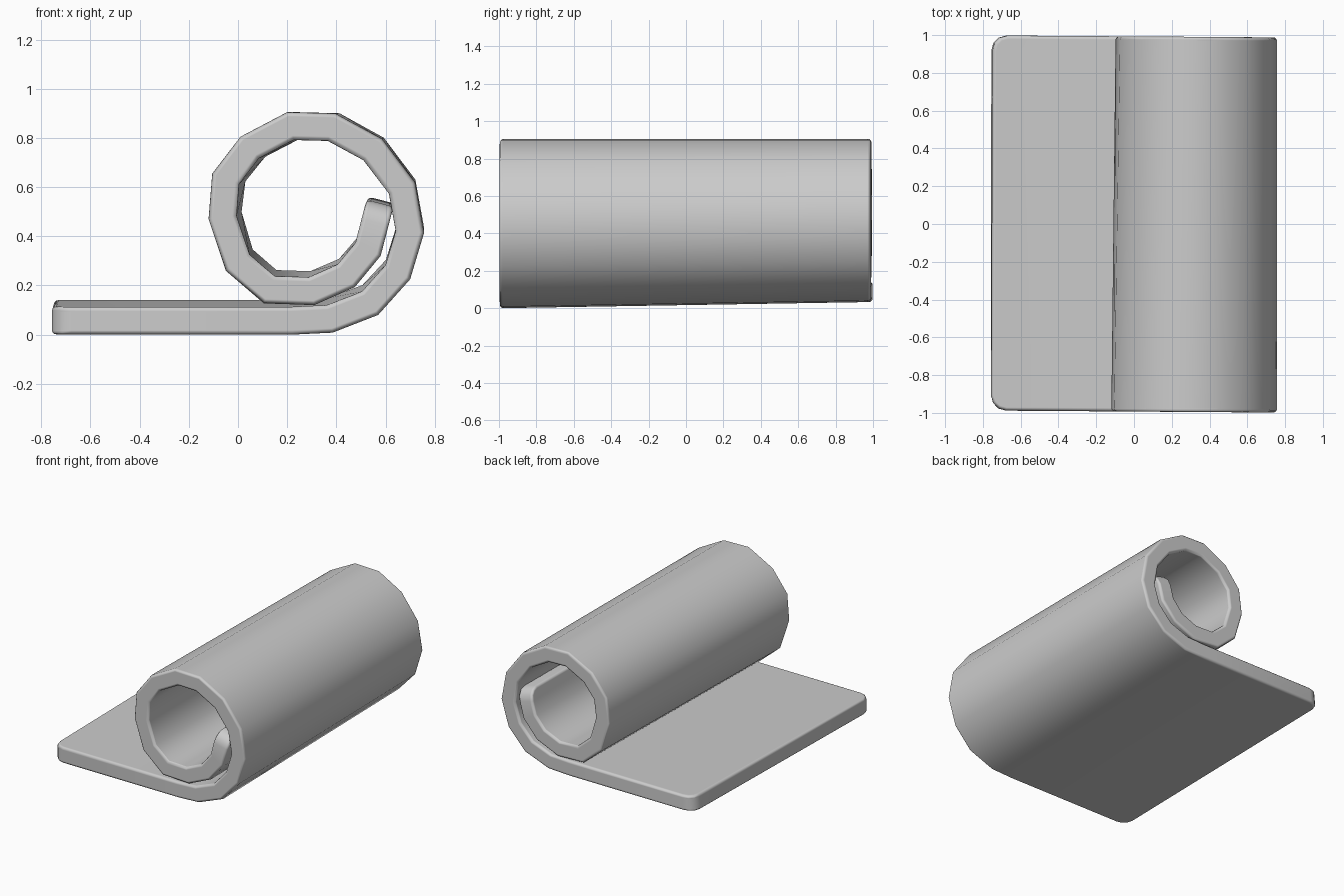
import bpy
import bmesh
from mathutils import Vector

cube = bpy.data.objects.get("Cube")
if cube:
    bpy.data.objects.remove(cube, do_unlink=True)

THICKNESS = 0.113
HALF_LENGTH = 0.993

# Outer side of the sheet, from the flat edge to the tip inside the roll
OUTER = [Vector(p) for p in (
    (-0.757, 0), (0.22, 0), (0.385, 0.008), (0.57, 0.08), (0.7, 0.225),
    (0.757, 0.415), (0.72, 0.62), (0.585, 0.797), (0.395, 0.9), (0.2, 0.905),
    (0.01, 0.805), (-0.105, 0.655), (-0.12, 0.47), (-0.05, 0.26),
    (0.105, 0.127), (0.31, 0.12), (0.475, 0.193), (0.58, 0.32), (0.632, 0.52))]


def inward_offset(points, distance):
    """Mitred offset to the left of the path."""
    result = []
    for i, p in enumerate(points):
        a = points[max(i - 1, 0)]
        b = points[min(i + 1, len(points) - 1)]
        before = (p - a).normalized() if i else (b - p).normalized()
        after = (b - p).normalized() if b != p else before
        n1 = Vector((-before.y, before.x))
        n2 = Vector((-after.y, after.x))
        mitre = (n1 + n2).normalized()
        result.append(p + mitre * distance / mitre.dot(n1))
    return result


def place(p, side):
    """Put a profile point on the front or back end; the roll tapers to the back."""
    x, z = p
    y = side * HALF_LENGTH - 0.007 * x
    if side > 0:
        x += 0.055 * z * (0.757 - x)
        z += 0.033 * (0.905 - z) / 0.905
    return x, y, z


# Sheet: a strip of box sections following the profile
bm = bmesh.new()
rings = []
for outer, inner in zip(OUTER, inward_offset(OUTER, THICKNESS)):
    rings.append([bm.verts.new(place(p, s)) for p, s in
                  ((outer, -1), (outer, 1), (inner, 1), (inner, -1))])
for r, q in zip(rings, rings[1:]):
    for k in range(4):
        m = (k + 1) % 4
        bm.faces.new((r[k], r[m], q[m], q[k]))
for r in (rings[0], rings[-1]):
    bm.faces.new(r)
bmesh.ops.recalc_face_normals(bm, faces=bm.faces)

# Rounded corners at the flat edge and at the inner tip
corners = [bm.edges.get((r[a], r[b])) for r in (rings[0], rings[-1])
           for a, b in ((0, 3), (1, 2))]
bmesh.ops.bevel(bm, geom=corners, offset=0.08, offset_type="OFFSET",
                segments=3, profile=0.5, affect="EDGES", clamp_overlap=True)

mesh = bpy.data.meshes.new("rolled_mat")
bm.to_mesh(mesh)
bm.free()
mesh.shade_smooth()
mat_object = bpy.data.objects.new("rolled_mat", mesh)
bpy.context.collection.objects.link(mat_object)

# Soft rim
bevel = mat_object.modifiers.new("soft_rim", "BEVEL")
bevel.width = 0.018
bevel.segments = 3
bevel.limit_method = "ANGLE"
bevel.angle_limit = 0.9
bevel.harden_normals = True

grey = bpy.data.materials.new("plain_grey")
grey.use_nodes = True
colour = (0.6, 0.6, 0.6, 1)
grey.diffuse_color = colour
grey.node_tree.nodes["Principled BSDF"].inputs["Base Color"].default_value = colour
mesh.materials.append(grey)
